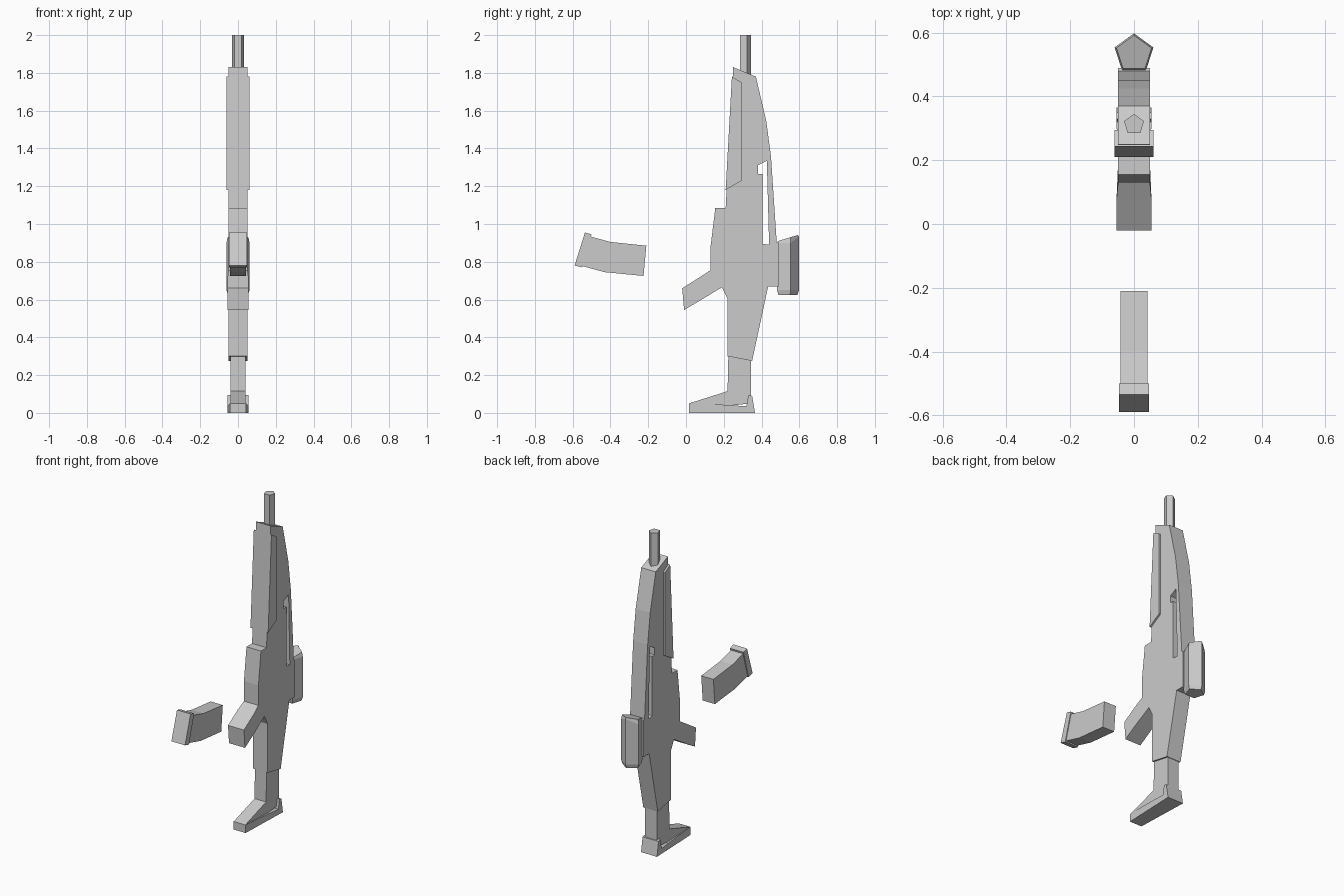
import bpy
import bmesh
import math

cube = bpy.data.objects.get("Cube")
if cube:
    bpy.data.objects.remove(cube, do_unlink=True)

grey = bpy.data.materials.new("plain_grey")
grey.use_nodes = True
colour = (0.6, 0.6, 0.6, 1)
grey.diffuse_color = colour
grey.node_tree.nodes["Principled BSDF"].inputs["Base Color"].default_value = colour


def finish(name, bm):
    bmesh.ops.recalc_face_normals(bm, faces=bm.faces)
    mesh = bpy.data.meshes.new(name)
    bm.to_mesh(mesh)
    bm.free()
    mesh.materials.append(grey)
    obj = bpy.data.objects.new(name, mesh)
    bpy.context.collection.objects.link(obj)
    return obj


def loft(name, rings):
    """Join closed rings of points and cap both ends."""
    bm = bmesh.new()
    loops = [[bm.verts.new(p) for p in ring] for ring in rings]
    for a, b in zip(loops, loops[1:]):
        for i in range(len(a)):
            j = (i + 1) % len(a)
            bm.faces.new((a[i], a[j], b[j], b[i]))
    bm.faces.new(loops[0])
    bm.faces.new(loops[-1])
    return finish(name, bm)


def slab(name, profile, half):
    """Side profile (y, z) widened to both sides; half is a width or f(y)."""
    width = half if callable(half) else (lambda y: half)
    return loft(name, [[(s * width(y), y, z) for y, z in profile] for s in (-1, 1)])


def pentagon(radius, cy, height):
    """Five-sided ring pointing to the back; height is f(y)."""
    pts = []
    for i in range(5):
        a = math.pi / 2 + i * math.tau / 5
        y = cy + radius * math.sin(a)
        pts.append((radius * math.cos(a), y, height(y)))
    return pts


# Main housing with its through slot
body = slab("body", [
    (0.25, 1.83), (0.37, 1.78), (0.425, 1.545), (0.45, 1.355), (0.48, 0.905),
    (0.49, 0.90), (0.49, 0.67), (0.435, 0.67), (0.35, 0.275), (0.22, 0.30),
    (0.22, 0.605), (0.19, 0.665), (0.13, 0.755), (0.13, 0.88),
    (0.155, 1.085), (0.21, 1.085)], 0.05)
cutter = slab("slot_cutter", [
    (0.38, 1.31), (0.428, 1.335), (0.44, 0.89), (0.405, 0.895),
    (0.405, 1.265), (0.38, 1.265)], 0.2)
cutter.hide_render = True
cut = body.modifiers.new("slot", 'BOOLEAN')
cut.operation = 'DIFFERENCE'
cut.solver = 'EXACT'
cut.object = cutter
bpy.context.view_layer.objects.active = body
bpy.ops.object.modifier_apply(modifier="slot")
bpy.data.objects.remove(cutter, do_unlink=True)

# Wider cover wrapping the front of the upper housing
slab("front_cover", [(0.243, 1.78), (0.295, 1.75), (0.295, 1.23), (0.21, 1.18)], 0.061)

# Grip, flared towards its end
slab("grip", [(-0.01, 0.545), (0.075, 0.595), (0.19, 0.665), (0.13, 0.755),
              (0.075, 0.72), (-0.02, 0.66)],
     lambda y: 0.055 if y < 0.1 else 0.05)

# Barrel
loft("barrel", [pentagon(0.033, 0.312, lambda y, z=z: z) for z in (1.7, 2.0)])

# Five-sided sight housing with inset ends
loft("sight", [
    pentagon(0.056, 0.534, lambda y: 0.625),
    pentagon(0.064, 0.534, lambda y: 0.65),
    pentagon(0.064, 0.534, lambda y: 0.935 if y > 0.58 else 0.90),
    pentagon(0.058, 0.534, lambda y: 0.91 + (y - 0.487) * 0.3)])

# Stock neck and shoulder rest
slab("stock", [
    (0.225, 0.34), (0.345, 0.34), (0.345, 0.05), (0.05, 0.02),
    (0.015, 0.05), (0.22, 0.115)], 0.04)
slab("shoulder_rest", [
    (0.015, 0.0), (0.365, 0.0), (0.35, 0.09), (0.33, 0.095), (0.32, 0.035),
    (0.165, 0.045), (0.015, 0.05)],
    lambda y: 0.042 + 0.013 * min(1, (y - 0.015) / 0.3))

# Detached curved magazine and its base plate
slab("magazine", [
    (-0.51, 0.935), (-0.40, 0.905), (-0.21, 0.885), (-0.225, 0.725),
    (-0.43, 0.745), (-0.56, 0.78)], 0.042)
slab("magazine_base", [
    (-0.535, 0.955), (-0.50, 0.945), (-0.55, 0.77), (-0.59, 0.78)], 0.047)
